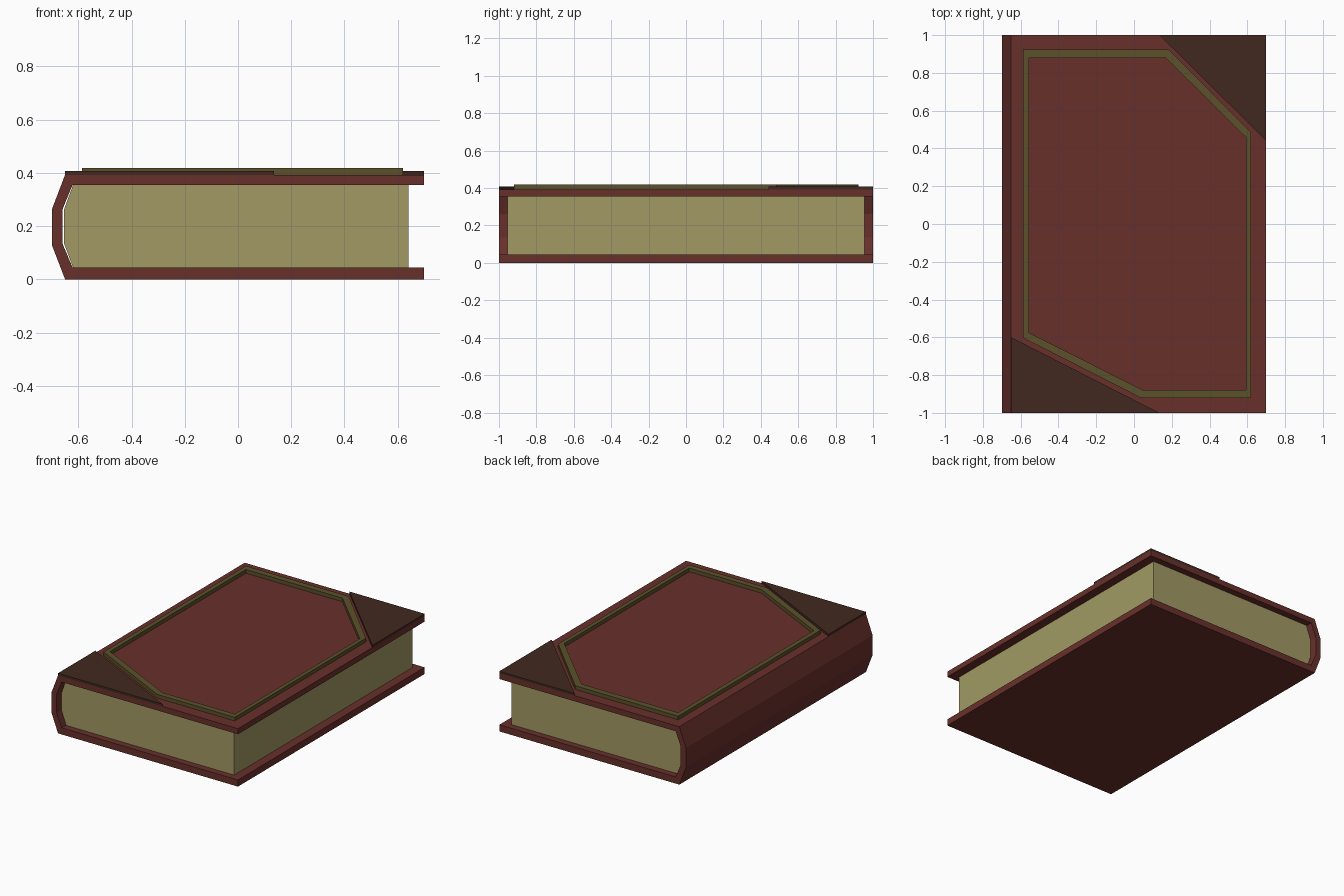
import bpy, bmesh
from mathutils import Vector

if "Cube" in bpy.data.objects:
    bpy.data.objects.remove(bpy.data.objects["Cube"])


def material(name, rgb):
    m = bpy.data.materials.new(name)
    m.diffuse_color = (*rgb, 1)
    m.use_nodes = True
    m.node_tree.nodes["Principled BSDF"].inputs["Base Color"].default_value = m.diffuse_color
    return m


LEATHER = material("red_leather", (0.14, 0.03, 0.024))
PAPER = material("paper", (0.36, 0.32, 0.13))
GOLD = material("dull_gold", (0.105, 0.082, 0.024))
DARK = material("dark_leather", (0.052, 0.022, 0.014))


def extrude(name, mat, place, direction, outer, inner=None, closed=True):
    """Extrude a flat outline, or the band between two matching outlines."""
    bm = bmesh.new()
    a = [bm.verts.new(place(*p)) for p in outer]
    if inner:
        b = [bm.verts.new(place(*p)) for p in inner]
        n = len(a)
        for i in range(n if closed else n - 1):
            j = (i + 1) % n
            bm.faces.new((a[i], a[j], b[j], b[i]))
    else:
        bm.faces.new(a)
    new = bmesh.ops.extrude_face_region(bm, geom=bm.faces[:])["geom"]
    moved = [g for g in new if isinstance(g, bmesh.types.BMVert)]
    bmesh.ops.translate(bm, verts=moved, vec=Vector(direction))
    bmesh.ops.recalc_face_normals(bm, faces=bm.faces[:])
    mesh = bpy.data.meshes.new(name)
    bm.to_mesh(mesh)
    bm.free()
    mesh.materials.append(mat)
    obj = bpy.data.objects.new(name, mesh)
    bpy.context.collection.objects.link(obj)
    return obj


def side_profile(y):
    return lambda x, z: (x, y, z)


def plan(z):
    return lambda x, y: (x, y, z)


# Cover: two boards joined by a faceted spine
extrude("cover", LEATHER, side_profile(-1), (0, 2, 0),
        [(0.70, 0), (-0.65, 0), (-0.70, 0.13), (-0.70, 0.262), (-0.65, 0.393), (0.70, 0.393)],
        [(0.70, 0.045), (-0.622, 0.045), (-0.66, 0.135), (-0.66, 0.262), (-0.622, 0.355), (0.70, 0.355)],
        closed=False)

# Page block, set in from the cover edges
extrude("pages", PAPER, side_profile(-0.955), (0, 1.91, 0),
        [(0.64, 0.045), (-0.62, 0.045), (-0.654, 0.135), (-0.654, 0.262), (-0.62, 0.355), (0.64, 0.355)])

# Corner guards on the front board
extrude("corner_guard_back", DARK, plan(0.392), (0, 0, 0.016),
        [(0.135, 1), (0.70, 1), (0.70, 0.44)])
extrude("corner_guard_front", DARK, plan(0.392), (0, 0, 0.016),
        [(-0.65, -0.60), (-0.65, -1), (0.135, -1)])

# Raised border on the front board
extrude("border", GOLD, plan(0.392), (0, 0, 0.026),
        [(-0.587, 0.923), (0.185, 0.923), (0.62, 0.485), (0.62, -0.92), (0.035, -0.92), (-0.587, -0.603)],
        [(-0.557, 0.88), (0.167, 0.88), (0.593, 0.458), (0.593, -0.88), (0.05, -0.88), (-0.557, -0.575)])
